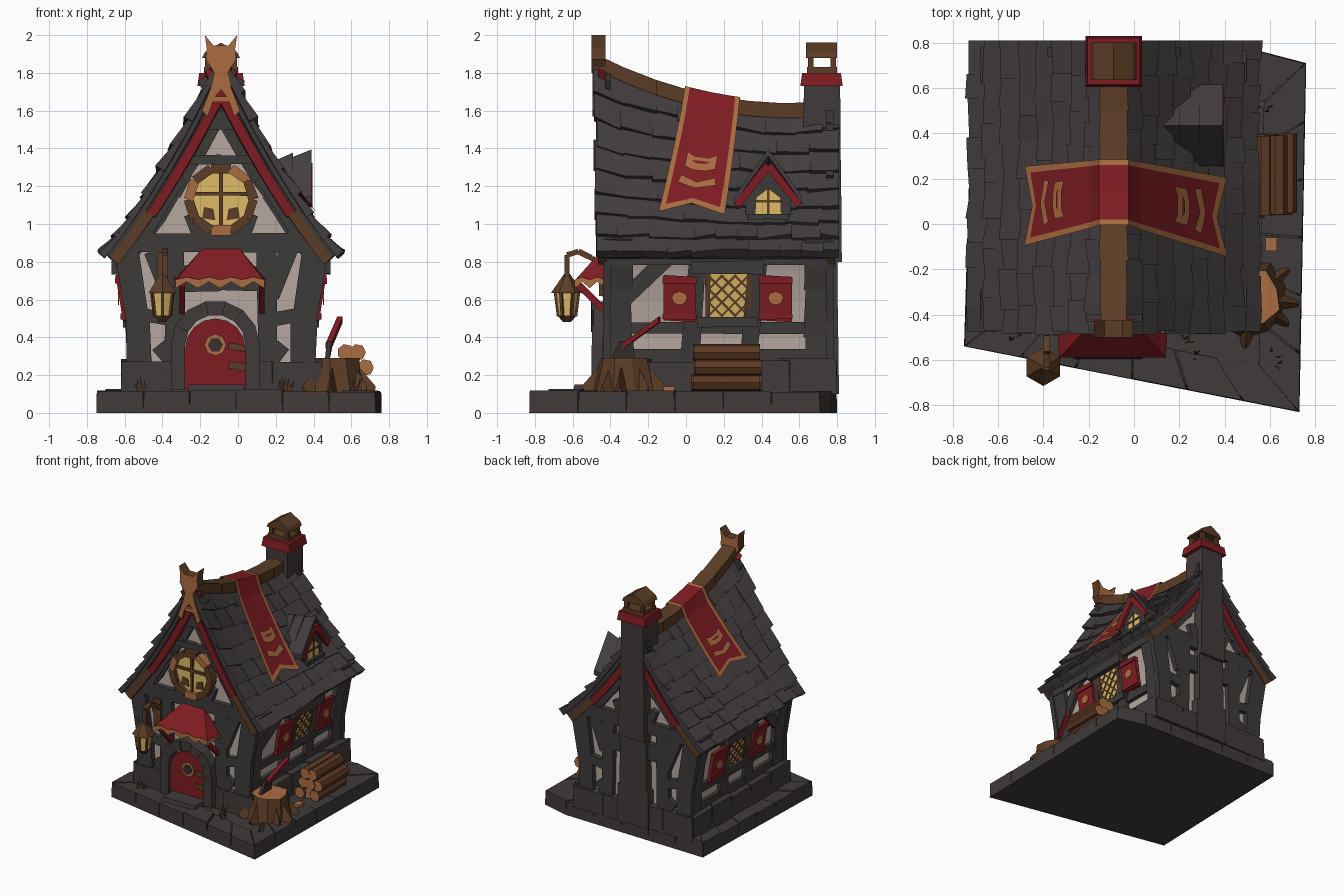
import bpy, bmesh, random
from math import sin, cos, pi
from mathutils import Vector as V

random.seed(4)
rnd = random.uniform
if "Cube" in bpy.data.objects:
    bpy.data.objects.remove(bpy.data.objects["Cube"])

COLOURS = dict(slate="454041", stone="423d3c", timber="403c3c", plaster="b4a69f", red="7e2227",
               brown="5c3f2a", tan="a96c44", glow="dcba66", log="5e3c29", iron="393231")
MATS = {}
for key, code in COLOURS.items():
    m = bpy.data.materials.new(key)
    rgb = [(int(code[i:i + 2], 16) / 255) ** 2.2 for i in (0, 2, 4)] + [1]
    m.use_nodes = True
    m.diffuse_color = rgb
    m.node_tree.nodes["Principled BSDF"].inputs["Base Color"].default_value = rgb
    MATS[key] = m


class Part:
    """Collects solids and plates into one named object."""
    def __init__(self, name):
        self.name, self.bm, self.used = name, bmesh.new(), []

    def face(self, verts, mat):
        if mat not in self.used:
            self.used.append(mat)
        self.bm.faces.new(verts).material_index = self.used.index(mat)

    def plate(self, pts, mat):
        self.face([self.bm.verts.new(p) for p in pts], mat)

    def solid(self, low, high, mat, cap=None):
        a, b = ([self.bm.verts.new(p) for p in loop] for loop in (low, high))
        self.face(a[::-1], cap or mat)
        self.face(b, cap or mat)
        for i in range(len(a)):
            j = (i + 1) % len(a)
            self.face([a[i], a[j], b[j], b[i]], mat)

    def prism(self, pts, off, mat, cap=None):
        self.solid(pts, [V(p) + V(off) for p in pts], mat, cap)

    def beam(self, a, b, w, d, n, mat):
        a, b, n = V(a), V(b), V(n)
        side = (b - a).cross(n).normalized() * w / 2
        ends = [[p - side * k, p + side * k, p + side * k + n * d, p - side * k + n * d]
                for p, k in ((a, rnd(.88, 1.12)), (b, rnd(.88, 1.12)))]
        self.solid(*ends, mat)

    def box(self, x0, x1, y0, y1, z0, z1, mat, taper=0):
        t = taper
        self.solid([(x0, y0, z0), (x1, y0, z0), (x1, y1, z0), (x0, y1, z0)],
                   [(x0 + t, y0 + t, z1), (x1 - t, y0 + t, z1), (x1 - t, y1 - t, z1), (x0 + t, y1 - t, z1)], mat)

    def frustum(self, x, y, z0, r0, z1, r1, n, mat, cap=None, jit=0):
        loops = [[(x + r * cos(a) * k, y + r * sin(a) * k, z) for a, k in
                  ((2 * pi * i / n + pi / n, 1 + rnd(-jit, jit)) for i in range(n))] for z, r in ((z0, r0), (z1, r1))]
        self.solid(*loops, mat, cap)

    def done(self):
        bmesh.ops.recalc_face_normals(self.bm, faces=self.bm.faces)
        mesh = bpy.data.meshes.new(self.name)
        self.bm.to_mesh(mesh)
        for key in self.used:
            mesh.materials.append(MATS[key])
        bpy.context.collection.objects.link(bpy.data.objects.new(self.name, mesh))


CX, EAVE, SPAN, FRONT, BACK = -.09, .84, .61, -.4, .74
SIDES = (-1, 1)
UP, FWD = V((0, 0, 1)), V((0, -1, 0))

def ridge(y):
    return 1.6 + .26 * ((.55 - y) / 1.03) ** 2

def roof(s, u, y, h=0):
    """Point on the sagging roof: u runs ridge to eave, h is height off it."""
    k = ridge(y) - EAVE
    n = V((s * k * (.75 + .5 * (1 - u)), 0, SPAN)).normalized()
    return V((CX + s * SPAN * u, y, EAVE + k * (.75 * (1 - u) + .25 * (1 - u) ** 2))) + n * h

def wall(s, y, z, off=0):
    return V((CX + s * (.45 + .08 * max(0, (z - .3) / .55) ** 2 + off), y, z))

def arc(x, z, r, y, a0, a1, n):
    return [V((x + r * cos(a), y, z + r * sin(a))) for a in (a0 + (a1 - a0) * i / n for i in range(n + 1))]

def rim(part, outer, inner, z0, z1, size, mat):
    """Row of rough blocks filling the band between two outlines."""
    for i in range(len(outer)):
        j = (i + 1) % len(outer)
        a, b, c, d = (V((*p, z0)) for p in (outer[i], outer[j], inner[j], inner[i]))
        n = max(1, round((b - a).length / size))
        for k in range(n):
            low = [a.lerp(b, k / n), a.lerp(b, (k + 1) / n), d.lerp(c, (k + 1) / n), d.lerp(c, k / n)]
            mid, h = sum(low, V()) / 4, z1 - z0 + rnd(-.012, .008)
            part.solid(low, [p.lerp(mid, rnd(.01, .05)) + UP * h for p in low], mat)

# Ground slab with rim stones
p = Part("base_slab")
outer = [(-.75, -.54), (.73, -.83), (.76, .71), (.53, .77), (-.71, .8)]
inner = [(x * .75, y * .75) for x, y in outer]
p.solid([(x * .98, y * .98, 0) for x, y in outer], [(x * .97, y * .97, .105) for x, y in outer], "stone")
rim(p, outer, inner, 0, .12, .24, "stone")
p.box(-.27, .04, -.6, -.42, .1, .15, "stone", .01)
p.done()

# Stone footing
p = Part("footing")
feet = [(-.62, -.45), (.45, -.45), (.45, .8), (-.62, .8)]
rim(p, feet, [(CX + (x - CX) * .8, y * .8) for x, y in feet], .1, .28, .27, "stone")
p.done()

# Plaster body following the roof underside
p = Part("walls")
def section(y):
    half = lambda s: [wall(s, y, z) for z in (.1, .4, .6, .75, .9)] + [roof(s, u, y, -.04) for u in (.8, .6, .4, .2, .07)]
    return half(-1) + half(1)[::-1]
p.solid(section(FRONT), section(BACK), "plaster")
p.done()

# Gable timbers, front and back, mirrored
p = Part("gable_timbers")
frame = [(.43, .1, .44, .5, .13), (.44, .48, .51, .92, .13), (.25, .1, .24, .9, .1), (.25, .49, .47, .53, .07),
         (.26, .62, .36, .86, .1), (.25, .26, .33, .36, .08), (.44, .92, .25, 1.22, .1), (0, 1.34, .17, 1.34, .05),
         (.2, 1.2, .27, 1.28, .06), (0, 1.55, .11, 1.55, .1), (0, .97, .13, .97, .1), (.13, .95, .17, 1.05, .06),
         (0, .9, .5, .9, .1), (0, .71, .25, .71, .13)]
for y, n in ((FRONT, FWD), (BACK, -FWD)):
    for s in SIDES:
        for x0, z0, x1, z1, w in frame:
            p.beam((CX + s * x0, y, z0), (CX + s * x1, y, z1), w, .04, n, "timber")
        for i in range(8):
            p.beam(roof(s, i / 9, y, -.08), roof(s, (i + 1) / 9, y, -.08), .12, .03, n, "timber")
p.done()

# Side timbers, windows and shutters
p, q, r = Part("side_timbers"), Part("side_windows"), Part("shutters")
for s in SIDES:
    n = V((s, 0, 0))
    for y in (-.36, .7):
        for z0, z1 in ((.1, .4), (.4, .65), (.65, .92)):
            p.beam(wall(s, y, z0), wall(s, y, z1), .15, .035, n, "timber")
    for y0, z0, y1, z1, w in [(-.4, .45, .72, .45, .06), (-.4, .3, .72, .3, .07), (-.4, .84, .72, .84, .12),
                              (.02, .28, .06, .8, .1), (.33, .28, .38, .8, .09), (-.33, .6, -.1, .82, .08)]:
        p.beam(wall(s, y0, z0), wall(s, y1, z1), w, .03, n, "timber")
    p.beam(wall(s, .03, .77), wall(s, .41, .77), .07, .07, n, "timber")
    p.beam(wall(s, .06, .48), wall(s, .38, .48), .05, .06, n, "timber")
    q.prism([wall(s, y, z, .015) for y, z in ((.11, .5), (.34, .5), (.34, .74), (.11, .74))], n * .02, "glow")
    for c in (-.14, -.07, 0, .07, .14):
        for flip in SIDES:
            ends = [(max(0, c) - .11, max(0, -c)), (.11 + min(0, c), .22 - max(0, c))]
            a, b = (wall(s, .225 + flip * y, .51 + z, .03) for y, z in ends)
            q.beam(a, b, .012, .012, n, "brown")
    for y in (.115, .335):
        q.beam(wall(s, y, .5), wall(s, y, .74), .025, .045, n, "brown")
    for y in (-.035, .475):
        r.prism([wall(s, y + dy, z, .03) for dy, z in ((-.085, .49), (.085, .48), (.085, .72), (-.085, .73))], n * .03, "red")
        for z in (.51, .7):
            r.beam(wall(s, y - .09, z, .05), wall(s, y + .09, z, .05), .03, .02, n, "red")
        mid = wall(s, y, .605, .066)
        r.prism([mid + V((0, .04 * cos(a), .035 * sin(a))) for a in (i * pi / 4 for i in range(8))], n * .006, "tan")
for part in (p, q, r):
    part.done()

# Roof deck and overlapping shingles
p = Part("roof_shingles")
for s in SIDES:
    for j in range(6):
        y0, y1 = (-.46 + 1.25 * k / 6 for k in (j, j + 1))
        for i in range(6):
            edge = [(i / 6, y0), ((i + 1) / 6, y0), ((i + 1) / 6, y1), (i / 6, y1)]
            p.solid([roof(s, u, y, -.035) for u, y in edge], [roof(s, u, y) for u, y in edge], "timber")
    for row in range(8):
        y = -.48 + rnd(-.01, .01)
        while y < .76:
            end = y + rnd(.1, .18)
            end = .81 if end > .73 else end
            u0, u1, v1 = max(0, row / 8 - .02), (row + 1) / 8 + rnd(0, .03), (row + 1) / 8 + rnd(0, .03)
            edge = [(u0, y, .012), (u1, y, rnd(.028, .05)), (v1, end, rnd(.028, .05)), (u0, end, .012)]
            p.solid([roof(s, u, v, -.01) for u, v, h in edge], [roof(s, *e) for e in edge], "slate")
            y = end
p.done()

# Barge boards under both roof ends
p = Part("barge_boards")
for y0, y1 in ((-.465, -.42), (.75, .79)):
    for s in SIDES:
        for i in range(10):
            mat, high, low = ("red", -.045, -.095) if i < 7 else ("brown", -.03, -.085)
            edge = [(i / 10, high), (i / 10 + .1, high), (i / 10 + .1, low), (i / 10, low)]
            p.solid([roof(s, u, y0, h) for u, h in edge], [roof(s, u, y1, h) for u, h in edge], mat)
p.done()

# Ridge beam and animal-head finial
p = Part("ridge_beam")
for i in range(7):
    a, b = (V((CX, y, ridge(y) - .04)) for y in (-.49 + .165 * i, -.325 + .165 * i))
    p.beam(a, b, .12, .08, UP, "brown")
p.done()
p = Part("ridge_finial")
head = [(.035, 1.8), (.08, 1.87), (.075, 1.93), (.085, 2), (.04, 1.945)]
outline = [(CX + x, -.5, z) for x, z in head] + [(CX - x, -.5, z) for x, z in head[::-1]]
p.prism(outline, (0, .075, 0), "brown", "tan")
for s in SIDES:
    leg = [(0, 1.84), (.03, 1.82), (.055, 1.72), (.1, 1.6), (.07, 1.57), (.035, 1.67), (0, 1.71)]
    p.prism([(CX + s * x, -.495, z) for x, z in leg], (0, .03, 0), "brown", "tan")
p.beam((CX - .05, -.47, 1.66), (CX + .05, -.47, 1.66), .03, .02, FWD, "tan")
p.done()

# Banner draped over the ridge, with border and crest
p = Part("banner")
def drape(s, v, w, h=.065):
    reach, skew = (.74, .11) if s > 0 else (.56, .06)
    y = .14 - skew * v + w * (.145 + .03 * v)
    return roof(s, reach * v * (1 - .1 * v * (1 - abs(w))), y, h) if v else V((CX + s * .065, y, ridge(y) + .055))
cols, rows = (-1, -.83, 0, .83, 1), (0, .14, .24, .36, .48, .6, .72, .84, .94, 1)
for w0, w1 in zip(cols, cols[1:]):
    edging = abs(w0 + w1) > 1
    p.plate([drape(s, 0, w) for s, w in ((-1, w0), (-1, w1), (1, w1), (1, w0))], "tan" if edging else "red")
    for s in SIDES:
        for v0, v1 in zip(rows, rows[1:]):
            edge = [(v0, w0), (v0, w1), (v1, w1), (v1, w0)]
            p.plate([drape(s, *e) for e in edge], "tan" if v1 == 1 or edging else "red")
for s in SIDES:
    crest = [(.47, -.5), (.51, -.25), (.51, .25), (.47, .5), (.6, .5), (.64, .2), (.64, -.2), (.6, -.5)]
    p.plate([drape(s, *e, .075) for e in crest], "tan")
    p.plate([drape(s, *e, .08) for e in ((.55, -.3), (.55, .3), (.58, .15), (.58, -.15))], "red")
    for w in SIDES:
        p.plate([drape(s, v, w * k, .075) for v, k in ((.68, .55), (.77, 0), (.84, 0), (.75, .6))], "tan")
p.done()

# Chimney stack with red collar and little pot house
p = Part("chimney")
for z0, z1, w, y in ((.1, .4, .14, .81), (.4, .8, .12, .805), (.8, 1.25, .115, .825), (1.25, 1.74, .1, .82)):
    p.box(CX - w, CX + w, .62, y, z0, z1, "stone", .004)
p.box(CX - .125, CX + .125, .605, .83, 1.73, 1.8, "red", .01)
for x in (-.085, .055):
    for y in (.645, .765):
        p.box(CX + x, CX + x + .03, y, y + .03, 1.79, 1.9, "brown")
p.box(CX - .09, CX + .09, .64, .8, 1.79, 1.83, "brown")
p.prism([(CX - .1, .635, 1.88), (CX + .1, .635, 1.88), (CX + .085, .635, 1.91), (CX, .635, 1.96), (CX - .085, .635, 1.91)],
        (0, .165, 0), "brown")
p.done()

# Dormer on the left roof slope
p = Part("dormer")
DY = .435
p.prism([(.36, DY + y, z) for y, z in ((-.12, .95), (.12, .95), (.12, 1.16), (0, 1.3), (-.12, 1.16))], (-.3, 0, 0), "timber")
p.prism([(.362, DY + y, z) for y, z in ((-.07, 1.05), (.07, 1.05), (.065, 1.14), (0, 1.19), (-.065, 1.14))],
        (.006, 0, 0), "glow")
for a, b in (((0, 1.04), (0, 1.19)), ((-.07, 1.12), (.07, 1.12))):
    p.beam((.365, DY + a[0], a[1]), (.365, DY + b[0], b[1]), .013, .01, (1, 0, 0), "brown")
p.beam((.35, DY - .11, 1.035), (.35, DY + .11, 1.035), .035, .04, (1, 0, 0), "timber")
for s in SIDES:
    for x0, x1 in ((.1, .2), (.2, .29), (.29, .39)):
        lift = .2 * (x0 - .29)
        p.prism([(x, DY + s * y, z + lift) for x, y, z in ((x0, 0, 1.32), (x1, 0, 1.36), (x1, .18, 1.11), (x0, .18, 1.1))],
                (0, 0, .035), "slate")
    p.beam((.37, DY, 1.31), (.37, DY + s * .165, 1.1), .04, .025, (1, 0, 0), "red")
p.done()

# Round gable window
p = Part("round_window")
p.prism(arc(CX, 1.13, .15, -.42, 0, 2 * pi, 10)[:-1], FWD * .03, "glow")
ring = arc(CX, 1.13, .172, -.42, 0, 2 * pi, 10)
for i in range(10):
    p.beam(ring[i], ring[i + 1], .05, .06, FWD, "tan" if i % 3 == 1 else "brown")
for a, b in (((0, -.15), (0, .15)), ((-.15, .03), (.15, .03))):
    p.beam((CX + a[0], -.45, 1.13 + a[1]), (CX + b[0], -.45, 1.13 + b[1]), .02, .015, FWD, "brown")
for s in SIDES:
    p.prism([(CX + s * x, -.45, z) for x, z in ((.03, 1.02), (.1, 1.03), (.09, 1.09), (.04, 1.08))], FWD * .006, "brown")
p.done()

# Arched door, stone surround, hinges
p = Part("door")
DX = -.12
p.prism([V((DX + .16, -.42, .13))] + arc(DX, .34, .16, -.42, 0, pi, 8) + [V((DX - .16, -.42, .13))], FWD * .04, "red")
p.prism(arc(DX, .36, .058, -.46, pi / 4, 9 * pi / 4, 8)[:-1], FWD * .01, "tan")
p.prism(arc(DX, .36, .04, -.47, 0, 2 * pi, 6)[:-1], FWD * .006, "iron")
for z in (.24, .34):
    p.beam((DX + .07, -.46, z + .015), (DX + .16, -.46, z), .035, .015, FWD, "brown")
p.done()
p = Part("door_arch")
loops = [[V((DX + rad, -.41, .12))] + arc(DX, .36, rad, -.41, 0, pi, 7) + [V((DX - rad, -.41, .12))] for rad in (.16, .235)]
for a, b, c, d in zip(loops[0], loops[0][1:], loops[1][1:], loops[1]):
    p.prism([a, b, c, d], FWD * rnd(.075, .095), "stone")
p.done()

# Red awning with scalloped trim and struts
p = Part("awning")
top = [(-.18, -.43, .88), (0, -.43, .88)]
low = [(-.34, -.43, .7), (-.33, -.59, .7), (.14, -.59, .7), (.15, -.43, .7)]
p.plate([top[0], low[0], low[1]], "red")
p.plate([top[1], low[2], low[3]], "red")
p.plate([*top[::-1], low[1], low[2]], "red")
for a, b, n in ((low[0], low[1], 2), (low[1], low[2], 4), (low[2], low[3], 2)):
    a, b = V(a), V(b)
    for i in range(n):
        c, d = a.lerp(b, i / n), a.lerp(b, (i + 1) / n)
        p.plate([c + UP * .005, c.lerp(d, .5) + UP * .02, d + UP * .005, d - UP * .04, c.lerp(d, .5) - UP * .005,
                 c - UP * .04], "tan")
for x in (-.31, .11):
    p.beam((x, -.42, .53), (x, -.57, .68), .035, .03, (1, 0, 0), "red")
p.done()

# Hanging lantern on a bent bracket
p = Part("lantern")
LX, LY = -.4, -.63
path = [(LX, -.42, .76), (LX, -.5, .82), (LX, -.57, .855), (LX, LY, .835), (LX, LY, .72)]
for a, b in zip(path, path[1:]):
    p.beam(a, b, .03, .03, (1, 0, 0), "brown")
p.box(LX - .03, LX + .03, -.46, -.42, .62, .85, "brown")
for z0, r0, z1, r1, mat in ((.48, .02, .515, .05, "brown"), (.515, .045, .64, .058, "glow"),
                            (.635, .085, .7, .04, "brown"), (.7, .04, .74, .012, "brown")):
    p.frustum(LX, LY, z0, r0, z1, r1, 6, mat)
for i in range(6):
    c, t = cos(i * pi / 3 + pi / 6), sin(i * pi / 3 + pi / 6)
    p.beam((LX + c * .042, LY + t * .042, .51), (LX + c * .058, LY + t * .058, .64), .016, .012, (c, t, 0), "brown")
p.done()

# Chopping stump with roots and an axe
p = Part("stump")
SX, SY = .51, -.33
p.frustum(SX, SY, .1, .17, .29, .135, 9, "brown", "tan", .1)
for i in range(8):
    a = i * 2 * pi / 8 + rnd(-.2, .2)
    d = V((cos(a), sin(a), 0))
    p.solid([V((SX, SY, z)) + d * .1 + d.cross(UP) * w for w, z in ((-.05, .1), (.05, .1), (0, .28))],
            [V((SX, SY, z)) + d * rnd(.19, .23) + d.cross(UP) * w for w, z in ((-.02, .1), (.02, .1), (0, .14))], "brown")
p.done()
p = Part("axe")
p.beam((.48, -.33, .34), (.54, -.14, .48), .03, .03, UP, "red")
p.prism([(.47, -.35, .38), (.48, -.28, .38), (.46, -.27, .28), (.46, -.4, .28)], (.025, 0, 0), "iron")
p.done()

# Stacked firewood
p = Part("firewood")
for row, count in enumerate((3, 3, 2)):
    for i in range(count):
        x, z, y0 = .53 + .062 * i + .02 * row, .16 + .08 * row, rnd(.01, .05)
        loop = [V((x + .045 * cos(a), y0, z + .045 * sin(a))) for a in (k * pi / 3.5 for k in range(7))]
        p.solid(loop, [v + V((0, .35, 0)) for v in loop], "log", "tan")
p.box(.58, .63, -.12, -.06, .11, .14, "tan")
p.done()

# Dry grass tufts
p = Part("grass_tufts")
for x, y in ((.22, -.52), (.62, -.6), (-.5, -.5), (.56, .52), (.25, -.58)):
    for i in range(5):
        a, b = x + rnd(-.04, .04), y + rnd(-.03, .03)
        tip = V((a + rnd(-.04, .04), b + rnd(-.03, .03), rnd(.16, .2)))
        p.plate([(a - .01, b, .1), (a + .01, b, .1), tip], "brown")
p.done()
